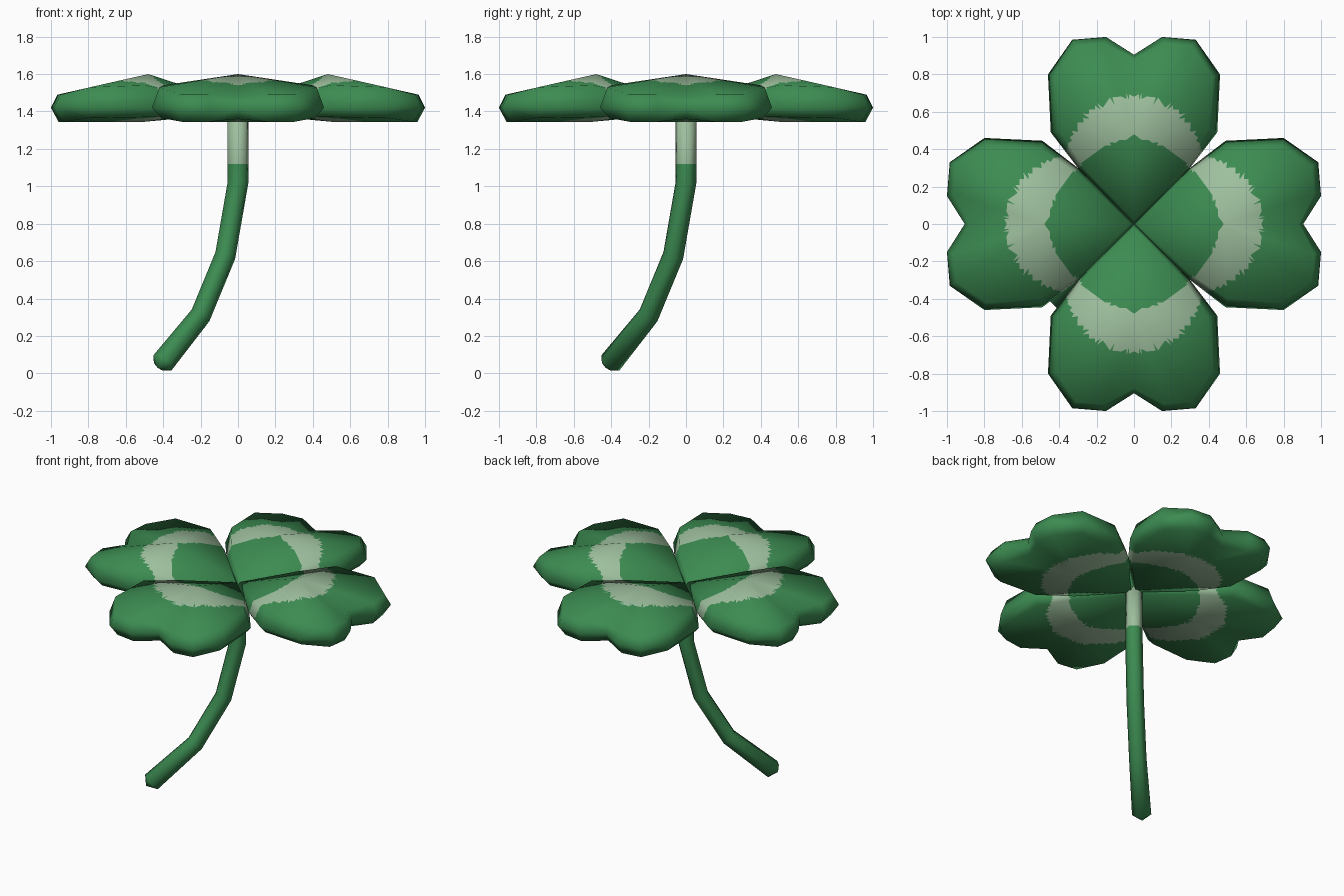
import bpy, bmesh, math
from mathutils import Vector
from mathutils.bvhtree import BVHTree
from mathutils.geometry import barycentric_transform

if "Cube" in bpy.data.objects:
    bpy.data.objects.remove(bpy.data.objects["Cube"])


def material(name, rgb):
    m = bpy.data.materials.new(name)
    m.diffuse_color = (*rgb, 1)
    m.use_nodes = True
    m.node_tree.nodes["Principled BSDF"].inputs["Base Color"].default_value = m.diffuse_color
    return m


MATS = [material("leaf green", (0.045, 0.26, 0.083)),
        material("pale green", (0.34, 0.52, 0.34))]


def ring(bm, half):
    """Closed ring from a half outline that starts and ends on the centre line."""
    pts = half + [(x, -y, z) for x, y, z in half[-2:0:-1]]
    return [bm.verts.new(p) for p in pts]


def bridge(bm, a, b):
    n = len(a)
    for i in range(n):
        j = (i + 1) % n
        bm.faces.new((a[i], a[j], b[j], b[i]))


def fan(bm, a, co):
    c = bm.verts.new(co)
    for i in range(len(a)):
        bm.faces.new((a[i], a[(i + 1) % len(a)], c))


def leaf_mesh():
    bm = bmesh.new()
    # heart-shaped outline: top shoulder, widest edge, underside
    upper = ring(bm, [(0.02, 0, 1.45), (0.29, 0.26, 1.50), (0.50, 0.40, 1.54), (0.79, 0.42, 1.53),
                      (0.95, 0.31, 1.49), (0.965, 0.16, 1.49), (0.88, 0, 1.48)])
    mid = ring(bm, [(0, 0, 1.42), (0.30, 0.30, 1.42), (0.49, 0.445, 1.42), (0.80, 0.46, 1.42),
                    (0.985, 0.33, 1.42), (1.0, 0.15, 1.42), (0.905, 0, 1.42)])
    lower = ring(bm, [(0.02, 0, 1.39), (0.29, 0.26, 1.375), (0.50, 0.40, 1.37), (0.79, 0.41, 1.365),
                      (0.94, 0.30, 1.345), (0.96, 0.16, 1.345), (0.88, 0, 1.36)])
    bridge(bm, upper, mid)
    bridge(bm, mid, lower)
    fan(bm, upper, (0.48, 0, 1.60))
    fan(bm, lower, (0.50, 0, 1.345))
    bmesh.ops.triangulate(bm, faces=bm.faces[:])
    bmesh.ops.recalc_face_normals(bm, faces=bm.faces[:])
    bm.normal_update()
    tree = BVHTree.FromBMesh(bm)
    tris = [([v.co.copy() for v in f.verts], [v.normal.copy() for v in f.verts]) for f in bm.faces]

    # fine cuts so the pale crescent has a clean border
    bmesh.ops.subdivide_edges(bm, edges=bm.edges[:], cuts=11, use_grid_fill=True)
    for f in bm.faces:
        c = f.calc_center_median()
        f.smooth = True
        pale = math.hypot(c.x - 0.31, c.y) < 0.37 and math.hypot(c.x, c.y) > 0.465 - 0.15 * abs(c.y)
        f.material_index = int(pale)
    me = bpy.data.meshes.new("leaf")
    bm.to_mesh(me)
    bm.free()

    # keep the broad smooth shading of the coarse shape
    normals = []
    for v in me.vertices:
        p, _, i, _ = tree.find_nearest(v.co)
        co, no = tris[i]
        normals.append(Vector(barycentric_transform(p, *co, *no)).normalized())
    me.normals_split_custom_set_from_vertices(normals)
    return me


def add(name, me, angle=0.0):
    ob = bpy.data.objects.new(name, me)
    ob.rotation_euler.z = angle
    bpy.context.collection.objects.link(ob)
    return ob


# four leaves
leaf = leaf_mesh()
for m in MATS:
    leaf.materials.append(m)
for k, side in enumerate(("right", "back", "left", "front")):
    add("leaf_" + side, leaf, k * math.pi / 2)

# bent stem, leaning along the diagonal
path = [Vector((d, d, z)) for d, z in
        ((-0.405, 0.055), (-0.20, 0.31), (-0.068, 0.63), (0, 1.02), (0, 1.12), (0, 1.42))]
bm = bmesh.new()
side = Vector((1, -1, 0)).normalized()
rings = []
for i, p in enumerate(path):
    a = (p - path[i - 1]).normalized() if i else Vector()
    b = (path[i + 1] - p).normalized() if i < len(path) - 1 else Vector()
    out = (a + b).normalized().cross(side)
    r = 0.063 if i == 0 else 0.057
    rings.append([bm.verts.new(p + r * (side * math.cos(t) + out * math.sin(t)))
                  for t in (math.tau * k / 6 for k in range(6))])
for a, b in zip(rings, rings[1:]):
    bridge(bm, a, b)
fan(bm, rings[0], path[0] - Vector((0.025, 0.025, 0.025)))
bm.faces.new(rings[-1])
bmesh.ops.recalc_face_normals(bm, faces=bm.faces[:])
for f in bm.faces:
    f.smooth = True
    f.material_index = int(f.calc_center_median().z > 1.12)
me = bpy.data.meshes.new("stem")
bm.to_mesh(me)
bm.free()
for m in MATS:
    me.materials.append(m)
add("stem", me)
